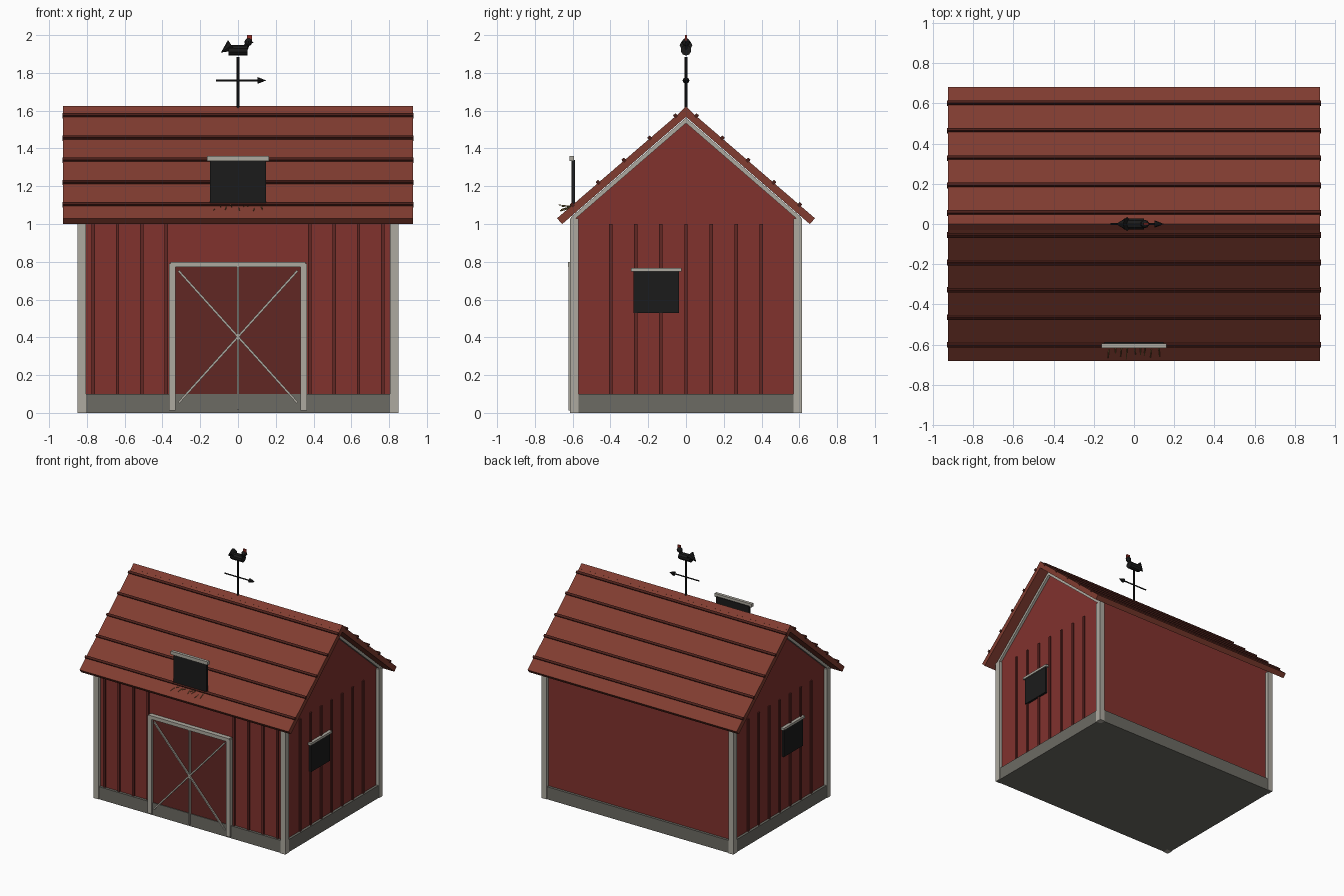
import bpy, bmesh, math, random
from mathutils import Vector, Matrix

if "Cube" in bpy.data.objects:
    bpy.data.objects.remove(bpy.data.objects["Cube"])

random.seed(4)


def mat(name, r, g, b):
    m = bpy.data.materials.new(name)
    m.diffuse_color = (r, g, b, 1)
    m.use_nodes = True
    m.node_tree.nodes["Principled BSDF"].inputs["Base Color"].default_value = m.diffuse_color
    return m


RED = mat("barn_red", 0.22, 0.032, 0.027)
DARK_RED = mat("dark_red", 0.12, 0.02, 0.017)
ROOF = mat("roof_rust", 0.22, 0.046, 0.03)
SEAM = mat("roof_seam", 0.07, 0.014, 0.01)
TRIM = mat("trim", 0.42, 0.4, 0.35)
STONE = mat("stone", 0.15, 0.145, 0.125)
BLACK = mat("black", 0.011, 0.011, 0.011)
STRAW = mat("straw", 0.32, 0.22, 0.07)
COMB = mat("comb_red", 0.3, 0.03, 0.02)


def finish(name, bm, m):
    bmesh.ops.recalc_face_normals(bm, faces=bm.faces)
    me = bpy.data.meshes.new(name)
    bm.to_mesh(me)
    bm.free()
    ob = bpy.data.objects.new(name, me)
    me.materials.append(m)
    bpy.context.collection.objects.link(ob)
    return ob


def box(name, x, y, z, m):
    """Box from (min, max) ranges."""
    bm = bmesh.new()
    c = [(a + b) / 2 for a, b in (x, y, z)]
    s = [abs(b - a) for a, b in (x, y, z)]
    bmesh.ops.create_cube(bm, size=1, matrix=Matrix.Translation(c) @ Matrix.Diagonal((*s, 1)))
    return finish(name, bm, m)


def tilted(name, c, s, angle, axis, m):
    """Box of size s turned about one axis."""
    bm = bmesh.new()
    bmesh.ops.create_cube(bm, size=1, matrix=Matrix.Translation(c)
                          @ Matrix.Rotation(angle, 4, axis) @ Matrix.Diagonal((*s, 1)))
    return finish(name, bm, m)


def prism(name, pts, x0, x1, m):
    """Profile in y, z extruded along x."""
    bm = bmesh.new()
    f = bm.faces.new([bm.verts.new((x0, y, z)) for y, z in pts])
    r = bmesh.ops.extrude_face_region(bm, geom=[f])
    bmesh.ops.translate(bm, vec=(x1 - x0, 0, 0),
                        verts=[v for v in r["geom"] if isinstance(v, bmesh.types.BMVert)])
    return finish(name, bm, m)


def rod(name, p, q, r1, r2, n, m):
    """Round bar or cone from p to q."""
    p, q = Vector(p), Vector(q)
    d = q - p
    bm = bmesh.new()
    bmesh.ops.create_cone(bm, cap_ends=True, segments=n, radius1=r1, radius2=r2, depth=d.length,
                          matrix=Matrix.Translation((p + q) / 2)
                          @ d.to_track_quat('Z', 'Y').to_matrix().to_4x4())
    return finish(name, bm, m)


def ball(name, c, r, m):
    bm = bmesh.new()
    bmesh.ops.create_uvsphere(bm, u_segments=10, v_segments=7, radius=r, matrix=Matrix.Translation(c))
    return finish(name, bm, m)


# base and gabled body
box("foundation", (-.845, .845), (-.61, .61), (0, .1), STONE)
prism("barn_walls", [(-.59, .08), (.59, .08), (.59, 1.05), (0, 1.56), (-.59, 1.05)], -.825, .825, RED)

# corner posts
for sx in (-1, 1):
    for sy in (-1, 1):
        box("corner_post", (sx * .805, sx * .85), (sy * .568, sy * .615), (0, 1.03), TRIM)

# wall battens on the front and both ends
for x in (.38, .51, .638, .767):
    for s in (-1, 1):
        box("front_batten", (s * x - .009, s * x + .009), (-.6, -.585), (.1, 1.03), DARK_RED)
for i in range(-3, 4):
    for s in (-1, 1):
        y = i * .133
        box("end_batten", (s * .82, s * .835), (y - .009, y + .009), (.1, 1.0), DARK_RED)

# roof, seams and ridge cap
prism("roof", [(-.655, 1.0), (0, 1.567), (.655, 1.0), (.683, 1.03), (0, 1.618), (-.683, 1.03)],
      -.926, .926, ROOF)
slope = math.atan(.862)
for i in range(5):
    y = .055 + i * .1365
    for s in (-1, 1):
        tilted("roof_seam", (0, s * y, 1.62 - .862 * y), (1.86, .018, .022), -s * slope, 'X', SEAM)
tilted("ridge_cap", (0, 0, 1.593), (1.852, .043, .043), math.pi / 4, 'X', ROOF)

# rake trim on the gable ends
for s in (-1, 1):
    for t in (-1, 1):
        prism("rake_trim", [(t * .61, 1.035), (0, 1.562), (0, 1.534), (t * .61, 1.007)],
              s * .82, s * .845, TRIM)

# end windows
for s in (-1, 1):
    box("window", (s * .82, s * .842), (-.278, -.038), (.53, .75), BLACK)
    box("window_head", (s * .82, s * .85), (-.292, -.024), (.748, .766), TRIM)

# barn door
box("door_panel", (-.335, .335), (-.605, -.585), (.03, .78), DARK_RED)
for s in (-1, 1):
    box("door_jamb", (s * .33, s * .365), (-.622, -.58), (.012, .79), TRIM)
    tilted("door_brace", (0, -.614, .403), (.94, .012, .011), s * math.atan2(.70, .63), 'Y', TRIM)
box("door_lintel", (-.358, .358), (-.626, -.58), (.772, .8), TRIM)
box("door_split", (-.006, .006), (-.62, -.59), (.015, .775), TRIM)

# hayloft hatch with straw
box("loft_hatch", (-.147, .147), (-.607, -.588), (1.085, 1.34), BLACK)
box("loft_head", (-.163, .163), (-.618, -.594), (1.333, 1.36), TRIM)
for i in range(9):
    x = -.12 + i * .03
    rod("straw", (x, -.585, 1.09 + random.uniform(-.008, .012)),
        (x + random.uniform(-.012, .012), random.uniform(-.685, -.64), 1.085 + random.uniform(-.02, .02)),
        .003, .002, 4, STRAW)

# weathervane
rod("vane_pole", (0, 0, 1.58), (0, 0, 1.885), .009, .007, 8, BLACK)
rod("arrow_shaft", (-.117, 0, 1.76), (.11, 0, 1.76), .0055, .0055, 6, BLACK)
rod("arrow_head", (.103, 0, 1.76), (.15, 0, 1.76), .018, 0, 8, BLACK)
rod("bird_body", (-.05, 0, 1.92), (.05, 0, 1.92), .028, .028, 10, BLACK)
rod("bird_tail", (-.034, 0, 1.946), (-.09, 0, 1.908), .034, 0, 8, BLACK)
rod("bird_neck", (.035, 0, 1.925), (.055, 0, 1.962), .016, .012, 8, BLACK)
ball("bird_head", (.055, 0, 1.963), .021, BLACK)
rod("bird_beak", (.07, 0, 1.963), (.083, 0, 1.96), .008, 0, 6, BLACK)
box("bird_comb", (.047, .073), (-.006, .006), (1.972, 2.0), COMB)
